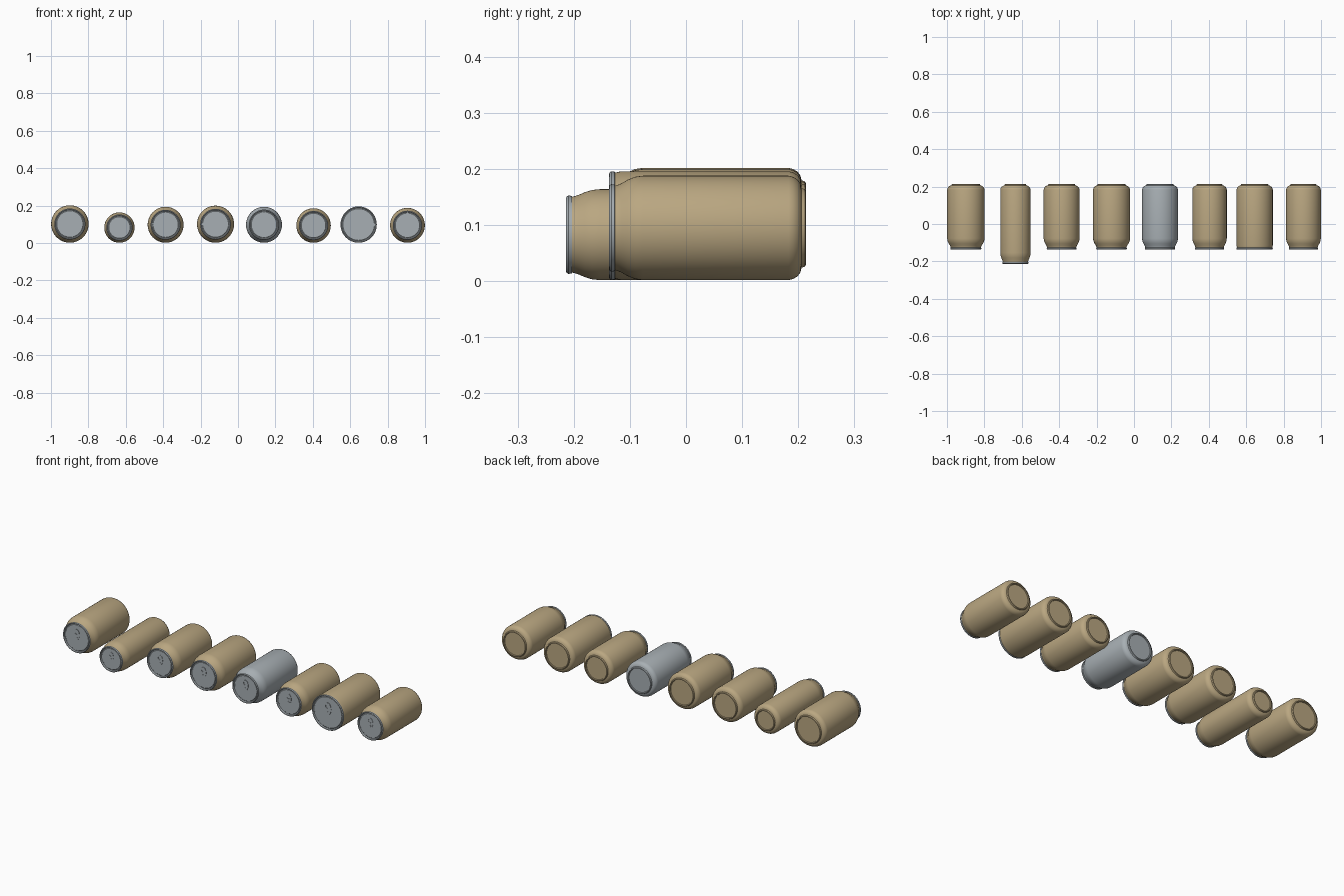
import bpy, bmesh, math

if "Cube" in bpy.data.objects:
    bpy.data.objects.remove(bpy.data.objects["Cube"])


def material(name, rgb):
    m = bpy.data.materials.new(name)
    m.diffuse_color = (*rgb, 1)
    m.use_nodes = True
    m.node_tree.nodes["Principled BSDF"].inputs["Base Color"].default_value = m.diffuse_color
    return m


TAN = material("tan paint", (0.49, 0.385, 0.22))
GREY = material("bare metal", (0.39, 0.43, 0.455))
SEG = 64


def add_object(name, mesh, mat, loc):
    ob = bpy.data.objects.new(name, mesh)
    bpy.context.collection.objects.link(ob)
    ob.location = loc
    mesh.materials.clear()
    mesh.materials.append(mat)
    return ob


def lathe(name, profile, mat, loc):
    """Revolve (radius, y) points about the y axis."""
    bm = bmesh.new()
    rows = []
    for r, y in profile:
        if r == 0:
            rows.append([bm.verts.new((0, y, 0))] * SEG)
        else:
            rows.append([bm.verts.new((r * math.cos(a), y, r * math.sin(a)))
                         for a in (2 * math.pi * i / SEG for i in range(SEG))])
    for a, b in zip(rows, rows[1:]):
        for i in range(SEG):
            j = (i + 1) % SEG
            bm.faces.new(list(dict.fromkeys((a[i], b[i], b[j], a[j]))))
    bmesh.ops.recalc_face_normals(bm, faces=bm.faces)
    mesh = bpy.data.meshes.new(name)
    bm.to_mesh(mesh)
    bm.free()
    return add_object(name, mesh, mat, loc)


def oval(cx, cy, rx, ry, n=32):
    return [(cx + rx * math.cos(2 * math.pi * i / n),
             cy + ry * math.sin(2 * math.pi * i / n)) for i in range(n)]


def plate(name, outlines, depth, mat, loc):
    """Flat plate facing -y, with the later outlines as holes."""
    cu = bpy.data.curves.new(name, 'CURVE')
    cu.dimensions, cu.fill_mode, cu.extrude = '2D', 'BOTH', depth / 2
    for pts in outlines:
        sp = cu.splines.new('POLY')
        sp.points.add(len(pts) - 1)
        for p, (x, y) in zip(sp.points, pts):
            p.co = (x, y, 0, 1)
        sp.use_cyclic_u = True
    tmp = bpy.data.objects.new("temporary_outline", cu)
    bpy.context.collection.objects.link(tmp)
    dg = bpy.context.evaluated_depsgraph_get()
    mesh = bpy.data.meshes.new_from_object(tmp.evaluated_get(dg))
    bpy.data.objects.remove(tmp)
    ob = add_object(name, mesh, mat, loc)
    ob.rotation_euler.x = math.pi / 2
    return ob


def can(n, x, R, lid_r, front, mat, wide=False):
    loc = (x, 0, R + 0.0015)
    # body: shoulder at the front, rounded foot and recessed base at the back
    if wide:
        neck = [(lid_r - 0.002, front + 0.008), (R, front + 0.022)]
    else:
        d = R - lid_r
        neck = [(lid_r - 0.003, front + 0.006), (lid_r, front + 0.016),
                (lid_r + 0.15 * d, front + 0.022), (lid_r + 0.55 * d, front + 0.033),
                (lid_r + 0.88 * d, front + 0.046), (R, front + 0.060)]
    foot = [(R, 0.183), (R - 0.002, 0.191), (R - 0.007, 0.199), (R - 0.014, 0.204),
            (R - 0.022, 0.206), (R - 0.024, 0.212), (R - 0.027, 0.2135),
            (R - 0.030, 0.212), (R - 0.031, 0.208), (0, 0.208)]
    lathe(f"can_body_{n}", neck + foot, mat, loc)
    # lid: rolled rim around a sunken panel
    lathe(f"can_lid_{n}",
          [(lid_r - 0.006, front + 0.012), (lid_r, front + 0.010), (lid_r + 0.001, front + 0.004),
           (lid_r - 0.001, front + 0.001), (lid_r - 0.003, front), (lid_r - 0.005, front + 0.001),
           (lid_r - 0.007, front + 0.009), (lid_r - 0.010, front + 0.009),
           (lid_r - 0.012, front + 0.007), (0, front + 0.007)], GREY, loc)
    # pull tab with finger hole, held by a rivet
    s = lid_r / 0.08
    outline = oval(0, 0.018 * s, 0.017 * s, 0.028 * s)
    hole = oval(0, 0.029 * s, 0.011 * s, 0.010 * s, 24)
    plate(f"pull_tab_{n}", [outline, hole], 0.002, GREY, (x, front + 0.0045, loc[2]))
    plate(f"rivet_{n}", [oval(0, 0, 0.005 * s, 0.005 * s, 16)], 0.005, GREY,
          (x, front + 0.005, loc[2]))


# the row of cans: centre x, body radius, lid radius, front end
can(1, -0.899, 0.100, 0.082, -0.137, TAN)
can(2, -0.634, 0.081, 0.069, -0.2135, TAN)
can(3, -0.387, 0.096, 0.079, -0.137, TAN)
can(4, -0.120, 0.099, 0.081, -0.137, TAN)
can(5, 0.139, 0.096, 0.080, -0.137, GREY)
can(6, 0.404, 0.092, 0.077, -0.137, TAN)
can(7, 0.645, 0.097, 0.096, -0.137, TAN, wide=True)
can(8, 0.906, 0.093, 0.077, -0.137, TAN)

bpy.ops.object.select_all(action='SELECT')
bpy.context.view_layer.objects.active = bpy.context.scene.objects[0]
bpy.ops.object.shade_smooth_by_angle(angle=math.radians(35))
